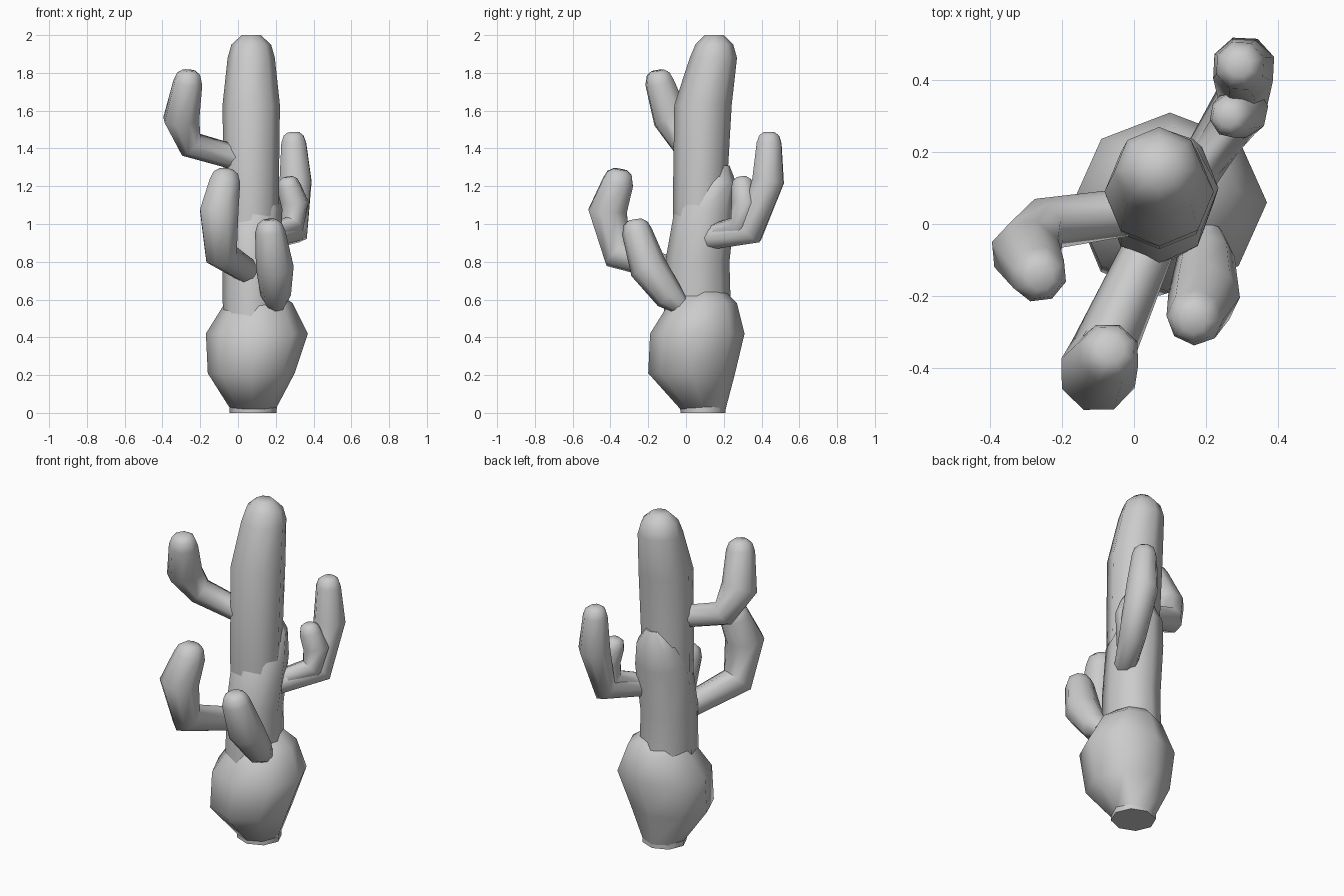
import bpy, bmesh, math
from mathutils import Vector, Quaternion

if "Cube" in bpy.data.objects:
    bpy.data.objects.remove(bpy.data.objects["Cube"])

SIDES = 8
green = bpy.data.materials.new("plain grey")
green.use_nodes = True
COLOR = (0.6, 0.6, 0.6, 1)
green.diffuse_color = COLOR
green.node_tree.nodes["Principled BSDF"].inputs["Base Color"].default_value = COLOR


def skin(name, rings):
    """Bridge a list of vertex loops, cap both ends and shade smooth."""
    bm = bmesh.new()
    loops = [[bm.verts.new(p) for p in ring] for ring in rings]
    for a, b in zip(loops, loops[1:]):
        for i in range(SIDES):
            j = (i + 1) % SIDES
            bm.faces.new((a[i], a[j], b[j], b[i]))
    bm.faces.new(loops[0][::-1])
    bm.faces.new(loops[-1])
    bmesh.ops.recalc_face_normals(bm, faces=bm.faces)
    mesh = bpy.data.meshes.new(name)
    bm.to_mesh(mesh)
    bm.free()
    mesh.materials.append(green)
    obj = bpy.data.objects.new(name, mesh)
    bpy.context.collection.objects.link(obj)
    bpy.ops.object.select_all(action='DESELECT')
    obj.select_set(True)
    bpy.context.view_layer.objects.active = obj
    bpy.ops.object.shade_smooth_by_angle(angle=math.radians(60))
    return obj


def ring(center, u, v):
    steps = [math.tau * i / SIDES for i in range(SIDES)]
    return [center + u * math.cos(t) + v * math.sin(t) for t in steps]


def column(name, sections):
    """Level cross-sections: x, y, z, x radius, y radius."""
    skin(name, [ring(Vector((x, y, z)), Vector((rx, 0, 0)), Vector((0, ry, 0)))
                for x, y, z, rx, ry in sections])


def arm(name, path):
    """Bent tube along x, y, z, radius points, ending in a rounded tip."""
    pts = [Vector(p[:3]) for p in path]
    radii = [p[3] for p in path]
    # rounded tip beyond the last point
    end, r = pts[-1].copy(), radii[-1]
    ahead = ((end - pts[-2]).normalized() + Vector((0, 0, 1))).normalized()
    for dist, scale in ((0.55, 0.8), (0.8, 0.45)):
        pts.append(end + ahead * r * dist)
        radii.append(r * scale)
    rings, u, last = [], None, None
    for i, p in enumerate(pts):
        back = (p - pts[i - 1]).normalized() if i else Vector()
        fore = (pts[i + 1] - p).normalized() if i + 1 < len(pts) else Vector()
        t = (back + fore).normalized()
        if u is None:
            u = t.cross(Vector((0, 0, 1))).normalized()
        else:
            u = last.rotation_difference(t) @ u
        last = t
        rings.append(ring(p, u * radii[i], t.cross(u) * radii[i]))
    skin(name, rings)


# Swollen base
column("bulb", [
    (0.08, 0.09, 0.02, 0.12, 0.12),
    (0.07, 0.03, 0.21, 0.23, 0.23),
    (0.10, 0.06, 0.42, 0.27, 0.25),
    (0.11, 0.09, 0.58, 0.18, 0.18),
    (0.10, 0.10, 0.66, 0.08, 0.09)])

# Main stem from the ground to the crown
column("main_stem", [
    (0.08, 0.09, 0.00, 0.125, 0.12),
    (0.07, 0.08, 0.70, 0.14, 0.13),
    (0.07, 0.07, 1.08, 0.145, 0.14),
    (0.07, 0.09, 1.63, 0.152, 0.152),
    (0.07, 0.145, 1.88, 0.125, 0.125),
    (0.07, 0.15, 1.95, 0.105, 0.10),
    (0.07, 0.15, 2.00, 0.05, 0.05)])

# Shorter stem leaning back against the main one
column("back_stem", [
    (0.07, 0.06, 0.45, 0.15, 0.18),
    (0.07, 0.06, 0.80, 0.152, 0.17),
    (0.08, 0.10, 1.08, 0.155, 0.16),
    (0.08, 0.165, 1.22, 0.12, 0.10),
    (0.08, 0.19, 1.31, 0.05, 0.04)])

# Side arms
arm("right_high_arm", [
    (0.03, 0.04, 1.34, 0.065), (-0.25, 0.00, 1.42, 0.075),
    (-0.30, -0.08, 1.56, 0.10), (-0.265, -0.14, 1.75, 0.08)])
arm("front_right_arm", [
    (0.08, 0.02, 0.73, 0.065), (-0.09, -0.36, 0.84, 0.09),
    (-0.10, -0.415, 1.07, 0.11), (-0.07, -0.36, 1.22, 0.088)])
arm("front_left_arm", [
    (0.20, -0.03, 0.57, 0.05), (0.20, -0.09, 0.62, 0.08),
    (0.195, -0.20, 0.77, 0.10), (0.17, -0.26, 0.96, 0.08)])
arm("back_tall_arm", [
    (0.15, 0.10, 0.92, 0.06), (0.30, 0.345, 0.96, 0.075),
    (0.305, 0.435, 1.23, 0.09), (0.295, 0.44, 1.43, 0.07)])
arm("back_small_arm", [
    (0.17, 0.14, 0.95, 0.05), (0.285, 0.29, 0.99, 0.065),
    (0.30, 0.315, 1.11, 0.075), (0.27, 0.30, 1.20, 0.062)])
